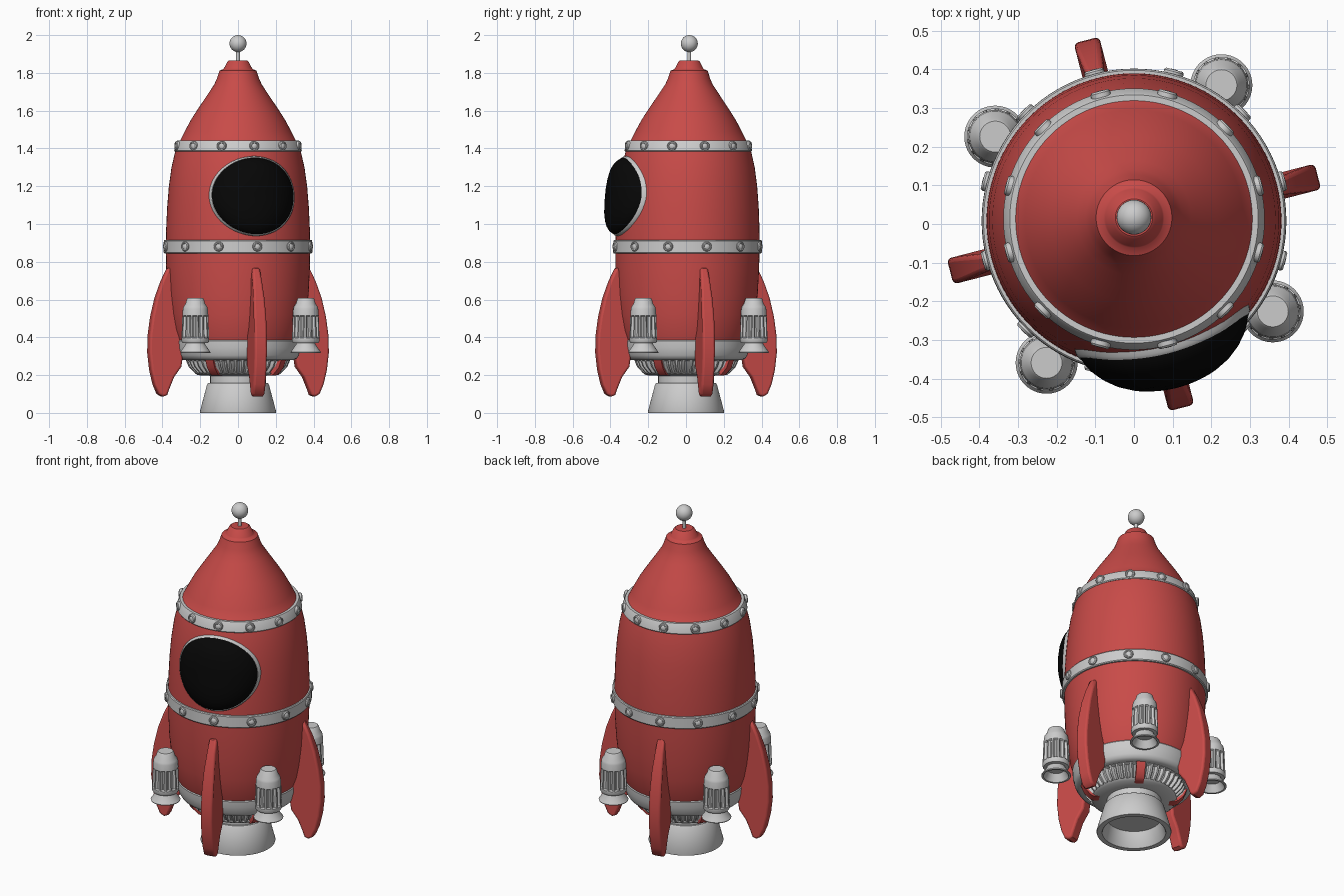
import bpy, bmesh
from math import sin, cos, pi, radians, sqrt
from mathutils import Vector

if "Cube" in bpy.data.objects:
    bpy.data.objects.remove(bpy.data.objects["Cube"])

LEAN = 0.009          # the hull axis leans back very slightly
FIN_ANGLE = 14.5
POD_ANGLE = 57.8


def material(name, rgb):
    m = bpy.data.materials.new(name)
    m.diffuse_color = (*rgb, 1)
    m.use_nodes = True
    m.node_tree.nodes["Principled BSDF"].inputs["Base Color"].default_value = m.diffuse_color
    return m


RED = material("red_paint", (0.58, 0.07, 0.065))
BLACK = material("black_glass", (0.002, 0.002, 0.002))


def finish(name, bm, mat=None, angle=35):
    bmesh.ops.recalc_face_normals(bm, faces=bm.faces)
    me = bpy.data.meshes.new(name)
    bm.to_mesh(me)
    bm.free()
    me.shade_smooth()
    me.set_sharp_from_angle(angle=radians(angle))
    ob = bpy.data.objects.new(name, me)
    bpy.context.collection.objects.link(ob)
    if mat:
        me.materials.append(mat)
    return ob


def lathe(name, profile, n=96, mat=None, fluted=(), depth=0.0, lean=LEAN, closed=False, angle=35):
    """Revolve (r, z) points; rows listed in 'fluted' get alternating grooves."""
    bm = bmesh.new()
    rows = []
    for i, (r, z) in enumerate(profile):
        row = []
        for j in range(n):
            rr = r - depth if i in fluted and j % 4 < 2 else r
            a = 2 * pi * j / n
            row.append(bm.verts.new((rr * cos(a), rr * sin(a) + lean * z, z)))
        rows.append(row)
    pairs = list(zip(rows, rows[1:]))
    if closed:
        pairs.append((rows[-1], rows[0]))
    else:
        bm.faces.new(rows[0])
        bm.faces.new(rows[-1])
    for a, b in pairs:
        for j in range(n):
            k = (j + 1) % n
            bm.faces.new((a[j], a[k], b[k], b[j]))
    return finish(name, bm, mat, angle)


def plate(name, outline, half, mat, deg, bevel):
    """Upright radial plate from an (r, z) outline, with thickness half(z) each side."""
    bm = bmesh.new()
    sides = [[bm.verts.new((r, s * half(z), z)) for r, z in outline] for s in (-1, 1)]
    for s in sides:
        bm.faces.new(s)
    n = len(outline)
    for j in range(n):
        k = (j + 1) % n
        bm.faces.new((sides[0][j], sides[0][k], sides[1][k], sides[1][j]))
    ob = finish(name, bm, mat, 45)
    ob.rotation_euler.z = radians(deg)
    if bevel:
        mod = ob.modifiers.new("round_edges", "BEVEL")
        mod.width, mod.segments, mod.limit_method = bevel, 3, "ANGLE"
        mod.angle_limit = radians(55)
    return ob


# Hull and nose
HULL = [(0.33, 0.385), (0.348, 0.44), (0.362, 0.52), (0.374, 0.63), (0.38, 0.76), (0.382, 0.88),
        (0.38, 0.98), (0.375, 1.09), (0.366, 1.2), (0.352, 1.3), (0.331, 1.39), (0.318, 1.43)]
NOSE = [(0.306, 1.442), (0.282, 1.49), (0.25, 1.55), (0.215, 1.605), (0.18, 1.657), (0.148, 1.705),
        (0.125, 1.74), (0.112, 1.77), (0.098, 1.812), (0.078, 1.82), (0.074, 1.825), (0.056, 1.86),
        (0.048, 1.866)]
lathe("hull", HULL + NOSE, mat=RED)


def hull_radius(z):
    for (r0, z0), (r1, z1) in zip(HULL, HULL[1:]):
        if z <= z1:
            return r0 + (r1 - r0) * (z - z0) / (z1 - z0)
    return HULL[-1][0]


# Antenna
lathe("antenna_rod", [(0.01, 1.85), (0.01, 1.93)], 16)
bm = bmesh.new()
bmesh.ops.create_uvsphere(bm, u_segments=32, v_segments=16, radius=0.045)
finish("antenna_ball", bm, angle=60).location = (0, LEAN * 1.955, 1.955)

# Riveted bands
for label, z0, z1, r0, r1 in (("upper", 1.384, 1.442, 0.338, 0.325), ("lower", 0.845, 0.916, 0.394, 0.393)):
    lathe(label + "_band", [(r0 - .03, z0), (r0 - .004, z0), (r0, z0 + .005), (r1, z1 - .005),
                            (r1 - .004, z1), (r1 - .03, z1)], closed=True)
    zc, rc = (z0 + z1) / 2, (r0 + r1) / 2
    for i in range(12):
        a = radians(15 + 30 * i)
        rivet = lathe(label + "_rivet", [(0.026, -0.006), (0.026, 0.006), (0.022, 0.011), (0.017, 0.011),
                                         (0.015, 0.008), (0.008, 0.012)], 16, lean=0)
        rivet.location = (rc * cos(a), rc * sin(a) + LEAN * zc, zc)
        rivet.rotation_euler = (0, pi / 2, a)

# Window: bulging glass laid over the hull, with a frame following its rim
WA = radians(FIN_ANGLE - 90)
OUT, SIDE = Vector((cos(WA), sin(WA), 0)), Vector((-sin(WA), cos(WA), 0))


def window_point(rho, t, lift):
    x, z = 0.225 * rho * cos(t), 1.148 + 0.204 * rho * sin(t)
    p = SIDE * x + OUT * (sqrt(hull_radius(z) ** 2 - x * x) + lift)
    return p + Vector((0, LEAN * z, z))


bm = bmesh.new()
N = 64
loops = [[bm.verts.new(window_point(rho, 2 * pi * j / N, 0.004 + 0.068 * sqrt(1 - rho ** 4))) for j in range(N)]
         for rho in (1, .99, .97, .94, .9, .82, .7, .55, .38, .2)]
centre = bm.verts.new(window_point(0, 0, 0.072))
for a, b in zip(loops, loops[1:]):
    for j in range(N):
        bm.faces.new((a[j], a[j - 1], b[j - 1], b[j]))
for j in range(N):
    bm.faces.new((loops[-1][j], loops[-1][j - 1], centre))
finish("window_glass", bm, BLACK, 60)

bm = bmesh.new()
section = [(0.96, -0.01), (0.97, 0.012), (1.0, 0.018), (1.03, 0.012), (1.04, -0.01)]
rims = [[bm.verts.new(window_point(rho, 2 * pi * j / N, h)) for j in range(N)] for rho, h in section]
for a, b in zip(rims, rims[1:] + rims[:1]):
    for j in range(N):
        bm.faces.new((a[j], a[j - 1], b[j - 1], b[j]))
finish("window_frame", bm, None, 50)

# Engine skirt, ribbed cone and main nozzle
lathe("engine_skirt", [(0.30, 0.388), (0.328, 0.388), (0.334, 0.38), (0.332, 0.345), (0.322, 0.305),
                       (0.312, 0.288), (0.295, 0.28), (0.25, 0.28)])
lathe("ribbed_cone", [(0.275, 0.29), (0.275, 0.278), (0.274, 0.274), (0.262, 0.245), (0.233, 0.214),
                      (0.228, 0.21), (0.215, 0.2), (0.14, 0.196)], 176, fluted=(2, 3, 4), depth=0.018)
lathe("main_nozzle", [(0.147, 0.21), (0.147, 0.157), (0.158, 0.157), (0.164, 0.15), (0.202, 0.006),
                      (0.2, 0), (0.172, 0), (0.168, 0.004), (0.145, 0.09)], lean=0)

# Fins, booster pods and their struts
FIN = [(0.37, 0.77), (0.388, 0.765), (0.42, 0.70), (0.452, 0.61), (0.475, 0.51), (0.489, 0.41),
       (0.491, 0.32), (0.481, 0.23), (0.462, 0.15), (0.44, 0.1), (0.415, 0.086), (0.393, 0.095),
       (0.38, 0.13), (0.355, 0.19), (0.315, 0.245), (0.305, 0.32), (0.32, 0.42), (0.345, 0.6)]
STRUT = [(0.19, 0.197), (0.222, 0.197), (0.24, 0.207), (0.27, 0.24), (0.288, 0.285), (0.24, 0.285)]
POD = [(0.04, 0.608), (0.045, 0.602), (0.052, 0.578), (0.063, 0.562), (0.066, 0.55), (0.069, 0.515),
       (0.069, 0.51), (0.073, 0.402), (0.073, 0.397), (0.073, 0.38), (0.068, 0.371), (0.05, 0.369),
       (0.052, 0.362), (0.08, 0.322), (0.079, 0.318), (0.068, 0.318), (0.045, 0.36)]
for i in range(4):
    plate("fin", FIN, lambda z: 0.034 - 0.06 * max(0, z - 0.55), RED, FIN_ANGLE + 90 * i, 0.014)
    plate("booster_strut", STRUT, lambda z: 0.024, RED, POD_ANGLE + 90 * i, 0)
    a = radians(POD_ANGLE + 90 * i)
    pod = lathe("booster_pod", POD, 56, fluted=(6, 7), depth=0.012, lean=0)
    pod.location = (0.424 * cos(a), 0.424 * sin(a), 0)
    pod.rotation_euler.z = a
